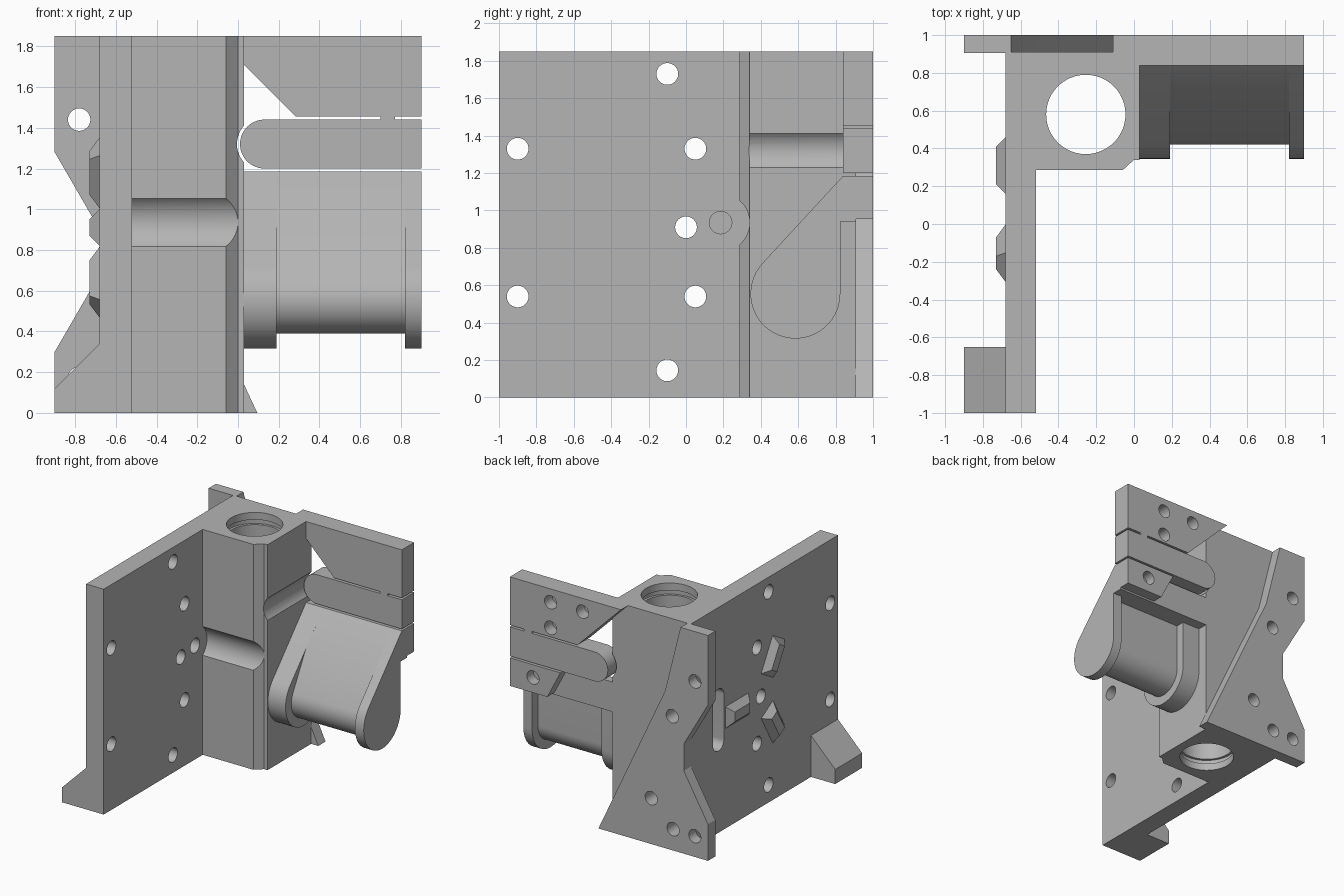
import bpy, bmesh
from math import sin, cos, atan2, acos, hypot, pi, radians
from mathutils import Matrix, Vector

cube = bpy.data.objects.get("Cube")
if cube:
    bpy.data.objects.remove(cube, do_unlink=True)

grey = bpy.data.materials.new("machined grey")
grey.use_nodes = True
colour = (0.46, 0.46, 0.46, 1)
grey.diffuse_color = colour
grey.node_tree.nodes["Principled BSDF"].inputs["Base Color"].default_value = colour

H = 1.85


def add_object(name, bm):
    bmesh.ops.recalc_face_normals(bm, faces=bm.faces)
    mesh = bpy.data.meshes.new(name)
    bm.to_mesh(mesh)
    bm.free()
    mesh.materials.append(grey)
    ob = bpy.data.objects.new(name, mesh)
    bpy.context.collection.objects.link(ob)
    return ob


def prism(name, outline, axis, a, b):
    """Extrude a 2D outline along an axis from a to b."""
    place = {"x": lambda u, v, w: (w, u, v),
             "y": lambda u, v, w: (u, w, v),
             "z": lambda u, v, w: (u, v, w)}[axis]
    bm = bmesh.new()
    low = [bm.verts.new(place(u, v, a)) for u, v in outline]
    high = [bm.verts.new(place(u, v, b)) for u, v in outline]
    bm.faces.new(low)
    bm.faces.new(high)
    n = len(outline)
    for i in range(n):
        j = (i + 1) % n
        bm.faces.new((low[i], low[j], high[j], high[i]))
    return add_object(name, bm)


def arc(u, v, r, start, end, n=32):
    return [(u + r * cos(start + (end - start) * i / n),
             v + r * sin(start + (end - start) * i / n)) for i in range(n + 1)]


def drill(u, v, r, axis, a, b):
    return prism("cutter", arc(u, v, r, 0, 2 * pi, 48)[:-1], axis, a, b)


def rect(u0, v0, u1, v1):
    return [(u0, v0), (u1, v0), (u1, v1), (u0, v1)]


def combine(target, others, operation):
    """Apply a boolean with each helper, then remove the helper."""
    bpy.context.view_layer.objects.active = target
    for other in others:
        other.hide_render = True
        mod = target.modifiers.new("boolean", "BOOLEAN")
        mod.operation = operation
        mod.solver = "EXACT"
        mod.object = other
        bpy.ops.object.modifier_apply(modifier=mod.name)
        bpy.data.objects.remove(other, do_unlink=True)


# L-shaped body: side plate and bearing block
body = prism("main_body", [(-0.68, -1), (-0.52, -1), (-0.52, 0.285), (-0.06, 0.285),
                           (0, 0.34), (0.03, 0.34), (0.03, 0.91), (-0.68, 0.91)], "z", 0, H)
combine(body, [
    drill(0.13, 1.32, 0.135, "y", 0.2, 1.1),        # clearance round the clamp finger
    drill(0.185, 0.935, 0.155, "x", -0.52, 0.1),    # cross channel
    drill(-0.255, 0.58, 0.21, "z", -0.1, H + 0.1),  # vertical bore
    drill(-0.255, 0.58, 0.23, "z", 0.06, 0.1),      # retaining ring grooves
    drill(-0.255, 0.58, 0.23, "z", H - 0.1, H - 0.06),
    drill(0.185, 0.935, 0.06, "x", -0.65, -0.4),    # blind hole in the channel
    prism("cutter", arc(0.55, 1.11, 0.07, 0, pi) + arc(0.55, 0.74, 0.07, pi, 2 * pi),
          "x", -0.8, -0.58),                        # rounded side pocket
], "DIFFERENCE")

# Rear gusset plate
gusset = prism("rear_gusset", [(-0.9, 0), (0.095, 0), (-0.51, 1.29), (-0.65, H), (-0.9, H),
                               (-0.9, 1.28), (-0.68, 0.9), (-0.68, 0.68), (-0.9, 0.3)],
               "y", 0.905, 1)
combine(body, [gusset], "UNION")

# Mounting holes through the side plate
side_holes = [(-0.1, 1.73), (-0.1, 0.145), (0, 0.91)]
side_holes += [(y, z) for y in (-0.9, 0.05) for z in (0.54, 1.33)]
combine(body, [drill(y, z, 0.058, "x", -0.8, -0.4) for y, z in side_holes], "DIFFERENCE")

# Holes in the gusset
rear_holes = [(-0.78, 1.44), (-0.575, 1.1), (-0.384, 0.376), (-0.583, 0.175), (-0.78, 0.17)]
combine(body, [drill(x, z, 0.055, "y", 0.84, 1.1) for x, z in rear_holes], "DIFFERENCE")

# Sloped foot on the outside of the side plate
prism("side_foot", [(-0.9, 0), (-0.67, 0), (-0.67, 0.34), (-0.68, 0.34), (-0.9, 0.12)],
      "y", -1, -0.65)

# Upper rear wing with three blind holes
wing = prism("upper_wing", [(-0.11, H), (0.285, 1.455), (0.9, 1.455), (0.9, H)], "y", 0.84, 1)
combine(wing, [drill(x, z, 0.055, "y", 0.9, 1.1)
               for x, z in [(0.53, 1.74), (0.24, 1.74), (0.53, 1.53)]], "DIFFERENCE")

# Flexible clamp finger and its bridge to the wing
prism("clamp_finger", [(0.9, 1.44)] + arc(0.13, 1.32, 0.12, pi / 2, 1.5 * pi) + [(0.9, 1.2)],
      "y", 0.84, 1)
prism("finger_bridge", rect(0.7, 1.435, 0.77, 1.46), "y", 0.84, 1)


# Cradle: slim core between two wider cheeks
cy, cz = 0.585, 0.555
top_y, top_z, base_z, back_y = 0.84, 1.185, 0.94, 0.91


def tangent_angle(y, z, r):
    dy, dz = y - cy, z - cz
    return atan2(dz, dy) + acos(r / hypot(dy, dz))


def cradle_outline(r, start):
    first = tangent_angle(start[-1][0], start[-1][1], r)
    return (start + arc(cy, cz, r, first, 2 * pi)
            + [(cy + r, base_z), (back_y, base_z)])


crown = [(back_y, top_z), (top_y, top_z)]
prism("cradle_core", cradle_outline(0.165, crown + [(0.605, 0.93)]), "x", 0.03, 0.9)
for name, a, b in (("inner_cheek", 0.03, 0.19), ("outer_cheek", 0.82, 0.9)):
    prism(name, cradle_outline(0.24, crown), "x", a, b)

# Lug behind the cradle
lug = prism("cradle_lug", [(0.44, top_z), (0.56, 0.955), (0.9, 0.955), (0.9, top_z)],
            "y", 0.905, 1)
combine(lug, [drill(0.69, 1.08, 0.055, "y", 0.915, 1.1)], "DIFFERENCE")

# Three tapered locating bars around the centre hole
for i in range(3):
    bm = bmesh.new()
    bmesh.ops.create_cube(bm, size=1)
    spin = Matrix.Rotation(radians(120 * i), 3, "X")
    for v in bm.verts:
        outer = v.co.x < 0
        length, width = (0.2, 0.08) if outer else (0.3, 0.18)
        flat = spin @ Vector((0, 0.31 + v.co.y * length, v.co.z * width))
        v.co = flat + Vector((-0.73 if outer else -0.679, 0, 0.91))
    add_object("locating_bar_%d" % (i + 1), bm)

# Smooth the round surfaces, keep the machined edges sharp
bpy.ops.object.select_all(action="DESELECT")
for ob in bpy.context.scene.objects:
    if ob.type == "MESH":
        ob.select_set(True)
        bpy.context.view_layer.objects.active = ob
bpy.ops.object.shade_smooth_by_angle(angle=radians(25))
